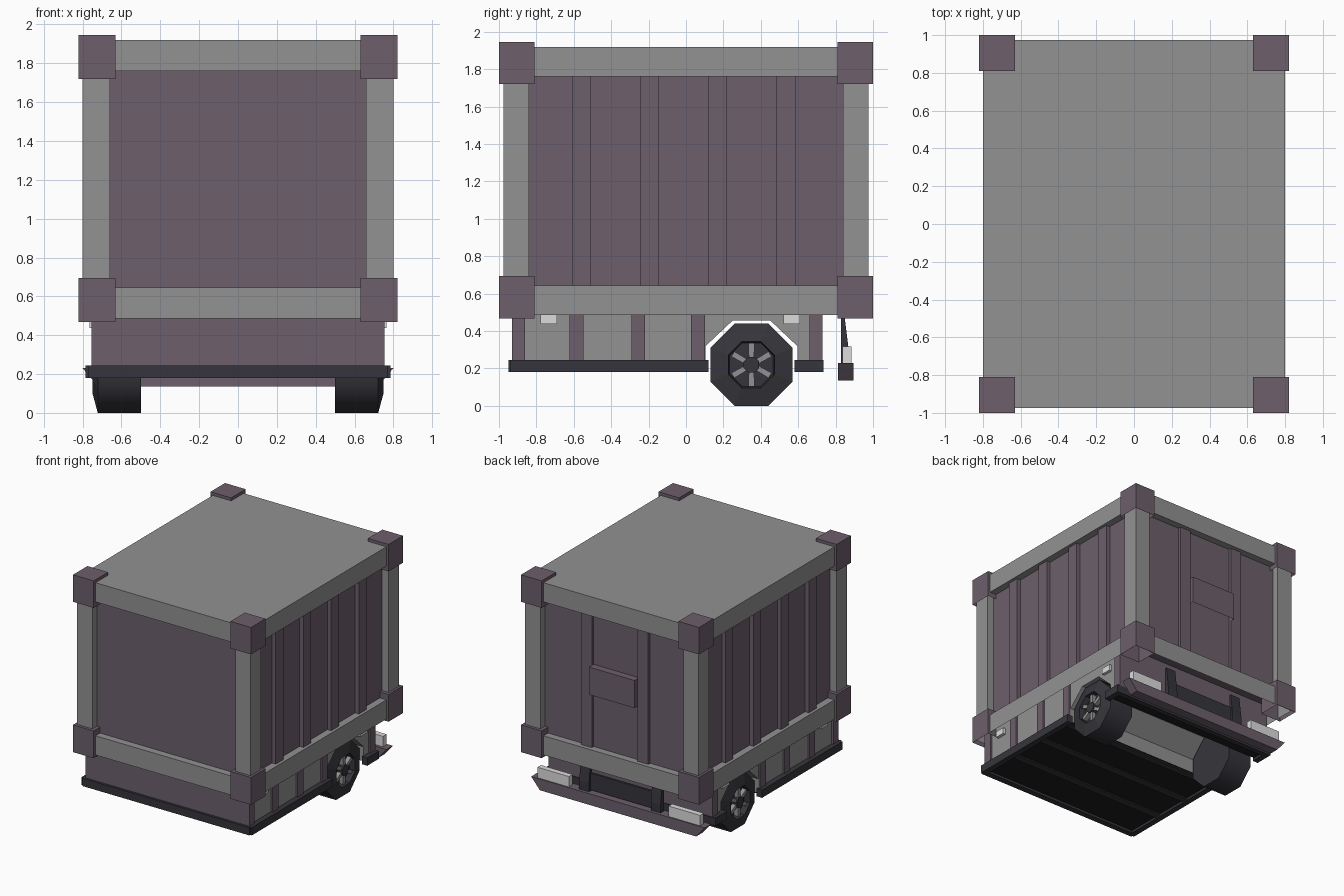
import bpy, bmesh, math
from mathutils import Vector

if "Cube" in bpy.data.objects:
    bpy.data.objects.remove(bpy.data.objects["Cube"])


def mat(name, c):
    m = bpy.data.materials.new(name)
    m.diffuse_color = (*c, 1)
    m.use_nodes = True
    m.node_tree.nodes["Principled BSDF"].inputs["Base Color"].default_value = m.diffuse_color
    return m


GREY = mat("frame grey", (0.287, 0.287, 0.287))
PURPLE = mat("dusty purple", (0.153, 0.116, 0.150))
DARK = mat("dark charcoal", (0.036, 0.036, 0.045))
BLACK = mat("floor black", (0.012, 0.012, 0.013))
WHITE = mat("lamp white", (0.72, 0.72, 0.72))


def finish(name, bm, *mats):
    me = bpy.data.meshes.new(name)
    bm.to_mesh(me)
    bm.free()
    for m in mats:
        me.materials.append(m)
    ob = bpy.data.objects.new(name, me)
    bpy.context.collection.objects.link(ob)
    return ob


def box(name, x, y, z, m, open_bottom=False):
    """Box from (min, max) ranges, optionally without its underside."""
    bm = bmesh.new()
    bmesh.ops.create_cube(bm, size=1)
    for v in bm.verts:
        v.co = Vector([(r[0] + r[1]) / 2 + c * (r[1] - r[0]) for r, c in zip((x, y, z), v.co)])
    bmesh.ops.recalc_face_normals(bm, faces=bm.faces)
    if open_bottom:
        bm.normal_update()
        bmesh.ops.delete(bm, geom=[f for f in bm.faces if f.normal.z < -0.9], context='FACES')
    return finish(name, bm, m)


def side(s, a, b):
    return tuple(sorted((s * a, s * b)))


def prism(name, pts, axis, lo, hi, *mats):
    """Extrude a 2D profile along x (pts = y,z) or y (pts = x,z)."""
    bm = bmesh.new()
    vs = [bm.verts.new((lo, p, q) if axis == 'x' else (p, lo, q)) for p, q in pts]
    f = bm.faces.new(vs)
    r = bmesh.ops.extrude_face_region(bm, geom=[f])
    d = (hi - lo, 0, 0) if axis == 'x' else (0, hi - lo, 0)
    bmesh.ops.translate(bm, vec=d, verts=[v for v in r['geom'] if isinstance(v, bmesh.types.BMVert)])
    bmesh.ops.recalc_face_normals(bm, faces=bm.faces)
    return finish(name, bm, *mats)


# Container walls, roof and hollow base frame
box("container_walls", (-0.74, 0.74), (-0.915, 0.915), (0.62, 1.86), PURPLE)
box("roof", (-0.8, 0.8), (-0.975, 0.975), (1.76, 1.92), GREY)
box("container_base", (-0.8, 0.8), (-0.975, 0.975), (0.485, 0.645), GREY, True)

# Corner posts and open-bottomed corner castings
for sx in (-1, 1):
    for sy in (-1, 1):
        box("corner_post", side(sx, 0.66, 0.8), side(sy, 0.84, 0.975), (0.64, 1.77), GREY)
        for z in ((0.468, 0.695), (1.72, 1.945)):
            box("corner_block", side(sx, 0.63, 0.82), side(sy, 0.81, 1.0), z, PURPLE, True)

# Side wall ribs
for sx in (-1, 1):
    for y in (-0.56, -0.195, 0.17, 0.535):
        box("wall_rib", side(sx, 0.73, 0.775), (y - 0.05, y + 0.05), (0.64, 1.77), PURPLE)

# Rear door bars and latch plate
for sx in (-1, 1):
    box("door_bar", side(sx, 0.21, 0.31), (0.9, 0.94), (0.64, 1.77), PURPLE)
box("door_latch", (-0.21, 0.21), (0.9, 0.975), (1.1, 1.33), PURPLE, True)

# Chassis with the wheel tunnel cut through its profile
chassis = prism("chassis", [(-0.92, 0.2), (0.105, 0.2), (0.105, 0.32), (0.25, 0.457), (0.45, 0.457),
                            (0.595, 0.32), (0.595, 0.2), (0.72, 0.2), (0.72, 0.63), (-0.92, 0.63)],
                'x', -0.74, 0.74, GREY, BLACK)
for p in chassis.data.polygons:
    if p.normal.z < -0.9 and p.center.z < 0.25:
        p.material_index = 1
for y in (-0.585, -0.255, 0.065):
    box("floor_slat", (-0.74, 0.74), (y - 0.03, y + 0.03), (0.19, 0.21), DARK)
    for sx in (-1, 1):
        box("chassis_rib", side(sx, 0.735, 0.755), (y - 0.037, y + 0.037), (0.2, 0.63), PURPLE)
box("chassis_front", (-0.755, 0.755), (-0.93, -0.86), (0.21, 0.63), PURPLE)
box("chassis_rear", (-0.755, 0.755), (0.66, 0.73), (0.21, 0.63), PURPLE)

# Dark lower rail and white side lamps
for sx in (-1, 1):
    box("side_rail_long", side(sx, 0.735, 0.785), (-0.937, 0.12), (0.18, 0.245), DARK)
    box("side_rail_short", side(sx, 0.735, 0.785), (0.58, 0.735), (0.18, 0.245), DARK)
    for y in (-0.735, 0.565):
        box("marker_lamp", side(sx, 0.735, 0.765), (y - 0.044, y + 0.044), (0.438, 0.489), WHITE)
box("front_rail", (-0.77, 0.77), (-0.95, -0.9), (0.18, 0.245), DARK)
box("rear_rail", (-0.77, 0.77), (0.69, 0.735), (0.18, 0.245), DARK)

# Wheels: eight-sided tyre with dished rim, spokes and hub
CY, CZ, R = 0.35, 0.22, 0.238


def ring(r, n=8):
    return [(CY + r * math.cos(a), CZ + r * math.sin(a))
            for a in [math.radians(22.5 + 360 / n * k) for k in range(n)]]


def wheel(s):
    bm = bmesh.new()
    rings = [[bm.verts.new((s * x, y, z)) for y, z in ring(r)]
             for r, x in ((R, 0.5), (R, 0.722), (0.134, 0.748), (0.126, 0.7))]
    for a, b in zip(rings, rings[1:]):
        for k in range(8):
            bm.faces.new((a[k], a[(k + 1) % 8], b[(k + 1) % 8], b[k]))
    bm.faces.new(rings[0])
    bm.faces.new(rings[-1])
    bmesh.ops.recalc_face_normals(bm, faces=bm.faces)
    ob = finish("tyre", bm, DARK)
    for p in ob.data.polygons:
        # only the tread is rounded in shading
        p.use_smooth = abs(p.normal.x) < 0.05 and abs(p.center.x) < 0.68
    for e in ob.data.edges:
        v = [ob.data.vertices[i].co for i in e.vertices]
        e.use_edge_sharp = abs(v[0].x - v[1].x) < 1e-4
    o = Vector((CY, CZ))
    for k in range(6):
        a = math.radians(30 + 60 * k)
        d, n = Vector((math.cos(a), math.sin(a))), Vector((-math.sin(a), math.cos(a)))
        pts = [o + d * r + n * w for r, w in ((0.03, -0.014), (0.115, -0.016), (0.115, 0.016), (0.03, 0.014))]
        prism("spoke", [tuple(p) for p in pts], 'x', s * 0.695, s * 0.735, GREY)
    prism("hub", ring(0.045), 'x', s * 0.695, s * 0.745, DARK)


for s in (-1, 1):
    wheel(s)

# Rear bumper, its supports, cross bar and tail lamps
prism("bumper", [(-0.8, 0.23), (-0.72, 0.137), (0.72, 0.137), (0.8, 0.23)], 'y', 0.813, 0.895, PURPLE)
for s in (-1, 1):
    c = s * 0.33
    prism("bumper_support", [(0.828, 0.5), (0.845, 0.5), (0.87, 0.3), (0.87, 0.22), (0.828, 0.22)],
          'x', c - 0.045, c + 0.045, DARK)
    box("tail_lamp", side(s, 0.46, 0.75), (0.838, 0.885), (0.225, 0.317), WHITE)
box("bumper_cross_bar", (-0.3, 0.3), (0.832, 0.852), (0.24, 0.38), DARK)
